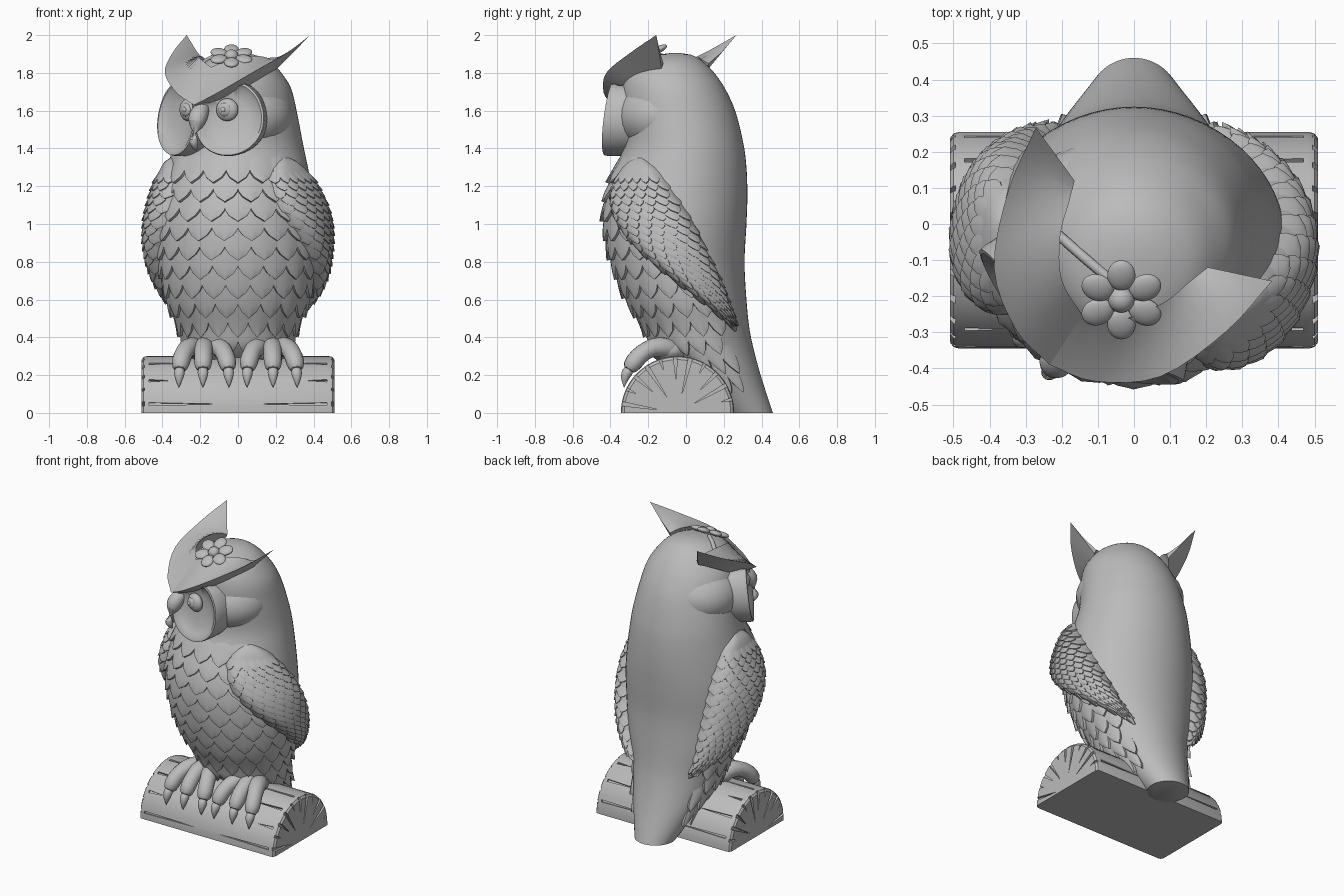
import bpy, bmesh
from math import sin, cos, pi, radians, degrees
from mathutils import Vector, Matrix

if "Cube" in bpy.data.objects:
    bpy.data.objects.remove(bpy.data.objects["Cube"], do_unlink=True)

stone = bpy.data.materials.new("stone_grey")
stone.use_nodes = True
GREY = (0.5, 0.5, 0.5, 1)
stone.diffuse_color = GREY
stone.node_tree.nodes["Principled BSDF"].inputs["Base Color"].default_value = GREY


def finish(name, bm, angle=40, subsurf=0):
    """Turn a bmesh into a shaded object."""
    bmesh.ops.remove_doubles(bm, verts=bm.verts, dist=0.0002)
    bmesh.ops.recalc_face_normals(bm, faces=bm.faces)
    mesh = bpy.data.meshes.new(name)
    bm.to_mesh(mesh)
    bm.free()
    obj = bpy.data.objects.new(name, mesh)
    bpy.context.collection.objects.link(obj)
    mesh.materials.append(stone)
    if subsurf:
        obj.modifiers.new("Round", "SUBSURF").levels = subsurf
        obj.modifiers["Round"].render_levels = subsurf
    shade(obj, angle)
    return obj


def shade(obj, angle):
    bpy.ops.object.select_all(action="DESELECT")
    obj.select_set(True)
    bpy.context.view_layer.objects.active = obj
    bpy.ops.object.shade_smooth_by_angle(angle=radians(angle))


def loft(bm, rings, closed=True, caps=True):
    """Skin a list of equal-length point rows."""
    rows = [[bm.verts.new(p) for p in ring] for ring in rings]
    count = len(rows[0])
    for a, b in zip(rows, rows[1:]):
        for i in range(count if closed else count - 1):
            j = (i + 1) % count
            bm.faces.new((a[i], a[j], b[j], b[i]))
    if caps:
        bm.faces.new(rows[0])
        bm.faces.new(rows[-1])


def tube(bm, path, radii, sides=8):
    """Tapered tube along a path."""
    path = [Vector(p) for p in path]
    rings = []
    for i, (p, r) in enumerate(zip(path, radii)):
        d = path[min(i + 1, len(path) - 1)] - path[max(i - 1, 0)]
        m = d.to_track_quat("Z", "X").to_matrix()
        rings.append([p + m @ Vector((r * cos(2 * pi * k / sides), r * sin(2 * pi * k / sides), 0))
                      for k in range(sides)])
    loft(bm, rings)


def ball(bm, matrix, size):
    bmesh.ops.create_uvsphere(bm, u_segments=32, v_segments=18, radius=1,
                              matrix=matrix @ Matrix.Diagonal((*size, 1)))


def interp(table, z):
    """Smooth lookup in rows sorted by their first value."""
    z = min(max(z, table[0][0]), table[-1][0])
    i = next(k for k in range(len(table) - 1) if z <= table[k + 1][0])
    a, b = table[i], table[i + 1]
    p, n = table[max(i - 1, 0)], table[min(i + 2, len(table) - 1)]
    h = b[0] - a[0]
    t = (z - a[0]) / h
    out = []
    for c in range(1, len(a)):
        m0 = (b[c] - p[c]) / (b[0] - p[0]) * h
        m1 = (n[c] - a[c]) / (n[0] - a[0]) * h
        out.append((2*t**3 - 3*t*t + 1) * a[c] + (t**3 - 2*t*t + t) * m0
                   + (3*t*t - 2*t**3) * b[c] + (t**3 - t*t) * m1)
    return out


# Body, head and tail: height, front y, back y, half width
BODY = [(0, .2, .46, .13), (.2, 0, .395, .22), (.35, -.17, .355, .28), (.45, -.22, .335, .31),
        (.6, -.31, .32, .37), (.8, -.39, .31, .41), (1, -.43, .32, .42), (1.15, -.42, .325, .4),
        (1.3, -.37, .32, .37), (1.42, -.33, .305, .345), (1.6, -.34, .26, .31), (1.72, -.34, .205, .28),
        (1.8, -.32, .15, .23), (1.86, -.26, .09, .17), (1.895, -.16, .03, .09), (1.905, -.08, -.03, .03)]
TOP = BODY[-1][0]


def skin(a, z):
    """Point on the body; angle 0 is the front, positive toward +x."""
    front, back, half = interp(BODY, z)
    return Vector((half * sin(a), (front + back) / 2 - (back - front) / 2 * cos(a), z))


bm = bmesh.new()
loft(bm, [[skin(2 * pi * i / 64, TOP * (1 - (1 - k / 60) ** 1.6)) for i in range(64)] for k in range(61)])
finish("body", bm, 50)

# Wings: height, front edge angle, back edge angle
WING = [(.42, 136, 138), (.5, 120, 135), (.6, 100, 131), (.7, 82, 127), (.8, 65, 121), (.9, 50, 114),
        (1, 38, 106), (1.1, 29, 96), (1.2, 25, 83), (1.3, 28, 67), (1.36, 43, 47)]
SCALE_SHAPE = (1, 1, .98, .87, .6, 0)


def scale(bm, fn, u, v, du, dv, lift):
    """One pointed feather that follows the surface fn(u, v)."""
    e = .01
    p = fn(u, v + dv / 2)
    n = (fn(u + e, v + dv / 2) - p).cross(fn(u, v + dv / 2 + e) - p).normalized()
    if n.dot(p - Vector((0, -.05, p.z))) < 0:
        n = -n
    rows = []
    for j, w in enumerate(SCALE_SHAPE):
        y = j / (len(SCALE_SHAPE) - 1)
        pts = [fn(u + x * w * du / 2, v + y * dv) + n * lift * (y - .15 * x * x) for x in (-1, -.5, 0, .5, 1)]
        rows.append([pts[0] - n * (lift + .01)] + pts + [pts[-1] - n * (lift + .01)])
    loft(bm, rows, closed=False, caps=False)


# Breast feathers in staggered rows, ending under the wings
bm = bmesh.new()
STEP = radians(19)
for row in range(12):
    for col in range(-7, 8):
        a = (col + row % 2 / 2) * STEP
        z = 1.36 - .1 * row
        front_edge, back_edge = interp(WING, z - .1)
        limit = (front_edge + back_edge) / 2 + (20 if a < 0 else 0)
        if abs(degrees(a)) < min(limit, 120) and (row < 10 or abs(a) > 1):
            scale(bm, lambda u, v: skin(u, -v), a, -z, STEP * 1.12, .148, .028)
finish("breast_feathers", bm, 35)


def make_wing(name, side, shift_front, shift_back):
    def surface(u, v):
        z = 1.36 - .94 * v
        lo, hi = interp(WING, z)
        s = max(0, min(1, 1.1 * (1 - v)))
        lo, hi = lo + shift_front * s, hi + shift_back * s
        a = radians((lo + hi) / 2 + (hi - lo) / 2 * u)
        v = max(0, min(1, v))
        bulge = .095 * (1 - min(1, abs(u)) ** 5) * max(0, sin(pi * v)) ** .4 - .012
        p = skin(a, z) + Vector((sin(a), -cos(a), 0)) * bulge
        return Vector((side * p.x, p.y, p.z))

    bm = bmesh.new()
    loft(bm, [[surface(i / 12 - 1, k / 30) for i in range(25)] for k in range(31)], closed=False, caps=False)
    finish(name, bm, 60)
    bm = bmesh.new()
    for row in range(20):
        for col in range(7):
            u = (col - 3 + (row % 2 - .5) / 2) * 2 / 7.6
            scale(bm, surface, u, .09 + row * .042, .29, .068, .013)
    finish(name + "_feathers", bm, 35)


make_wing("left_wing", 1, 0, 0)
make_wing("right_wing", -1, 36, 42)

# Turned head frame: sideways, forward, up
TURN = radians(33)
FACING = Matrix.Rotation(-TURN, 4, "Z")


def head(s, f, z):
    return FACING @ Vector((s, -f, z)) + Vector((.02, 0, 0))


# Cheeks and chin behind the facial discs
bm = bmesh.new()
ball(bm, Matrix.Translation(head(0, .085, 1.57)) @ FACING, (.335, .285, .225))
finish("cheeks", bm, 60)

DISH = [(.05, -.03), (.5, -.027), (.8, -.008), (.92, .012), (.98, .01), (1, -.008), (1, -.06), (.95, -.24)]
# Rim point, upper root and lower root of the brow, from centre to tip
BROW = [(0, 0, .465, 1.63, 0, .3, 1.83, 0, .34, 1.6), (1, .13, .435, 1.695, .1, .25, 1.875, .13, .31, 1.67),
        (2, .275, .325, 1.8, .17, .15, 1.89, .22, .2, 1.74), (3, .36, .12, 1.905, .2, .06, 1.88, .24, .08, 1.8),
        (4, .39, -.065, 2, .22, 0, 1.85, .23, .005, 1.825)]
for side, label in ((1, "left"), (-1, "right")):
    # Facial disc with a raised rim, tilted outward and cut off by the brow
    bm = bmesh.new()
    tilt = radians(24)
    rings = []
    for r, d in DISH:
        ring = []
        for k in range(48):
            t = 2 * pi * k / 48
            w, h = .185 * r * cos(t) * (1 - .08 * sin(t)), .2 * r * sin(t)
            s = .165 + w * cos(tilt) + d * sin(tilt)
            h = min(h, .06 + .55 * s)
            ring.append(head(side * s, .367 - w * sin(tilt) + d * cos(tilt) - .14 * h, 1.56 + h))
        rings.append(ring)
    loft(bm, rings)
    finish(label + "_face_disc", bm, 50)
    # Eye with ring and pupil
    bm = bmesh.new()
    aim = FACING @ Matrix.Rotation(side * radians(15), 4, "Z")
    for f, size, depth in ((.36, .06, .035), (.384, .036, .02), (.4, .014, .01)):
        ball(bm, Matrix.Translation(head(side * .122 + .02, f, 1.605)) @ aim, (size, depth, size))
    finish(label + "_eye", bm, 60)
    # Brow sweeping up into a broad hollow ear tuft
    bm = bmesh.new()
    sections = []
    for k in range(17):
        c = interp(BROW, k / 4)
        rim, upper, lower = (head(side * c[i], c[i + 1], c[i + 2]) for i in (0, 3, 6))
        hollow = (rim + upper) / 2 - Vector((0, 0, .012))
        sections.append([rim, hollow, upper, lower])
    loft(bm, sections)
    finish(label + "_brow_tuft", bm, 40)

# Hooked beak
bm = bmesh.new()
tube(bm, [head(.01, f, z) for f, z in ((.36, 1.64), (.42, 1.6), (.465, 1.53), (.495, 1.45), (.46, 1.385))],
     (.03, .052, .062, .046, .005))
finish("beak", bm, 60, 2)

# Flower lying on the head, with its stem
bm = bmesh.new()
base = Matrix.Translation((-.035, -.21, 1.89)) @ Matrix.Rotation(radians(27), 4, "X")
for k in range(6):
    spin = Matrix.Rotation(pi / 3 * k + pi / 6, 4, "Z")
    ball(bm, base @ spin @ Matrix.Translation((.076, 0, 0)), (.046, .039, .018))
ball(bm, base, (.036, .036, .033))
tube(bm, ((-.07, -.15, 1.89), (-.13, -.1, 1.885), (-.21, -.03, 1.84)), (.014, .014, .014))
finish("flower", bm, 50)

# Feet: three toes with claws each
for side, label in ((1, "left"), (-1, "right")):
    toes, claws = bmesh.new(), bmesh.new()
    for splay in (-.12, .01, .13):
        def at(k, y, z):
            return (side * (.175 + splay * k), y, z)
        tube(toes, (at(.2, -.03, .32), at(.55, -.14, .36), at(.85, -.225, .33), at(1, -.28, .265), at(1.04, -.31, .22)),
             (.06, .064, .05, .058, .036))
        tube(claws, (at(1.02, -.295, .24), at(1.06, -.328, .19), at(1.06, -.328, .13)), (.036, .03, .003))
    ball(toes, Matrix.Translation((side * .17, -.09, .33)), (.11, .1, .065))
    finish(label + "_toes", toes, 60, 1)
    finish(label + "_claws", claws, 60, 2)

# Half log perch with softened ends
AXIS_Y, RADIUS = -.045, .3


def on_log(x, r, t):
    return Vector((x, AXIS_Y - r * cos(t), r * sin(t)))


bm = bmesh.new()
loft(bm, [[on_log(x, RADIUS * k, pi * i / 40) for i in range(41)]
          for x, k in ((-.51, .94), (-.5, .985), (-.485, 1), (.485, 1), (.5, .985), (.51, .94))])
log = finish("log", bm, 35)

# Cracks cut into the log: radial on the ends, lengthwise on the bark
bm = bmesh.new()


def wedge(points):
    verts = [bm.verts.new(p) for p in points]
    bmesh.ops.convex_hull(bm, input=verts)


for side in (1, -1):
    for k in range(11):
        t = pi * (k + .6) / 11.5
        inner = .1 + .07 * (k * 2 % 3)
        wedge([on_log(side * x, r, t + w) for x in (.494, .53) for r, w in ((inner, 0), (.33, -.04), (.33, .04))])
    for k in range(7):
        t = pi * (k + .35) / 7
        reach = .08 + .14 * (k * 2 % 3)
        wedge([on_log(side * x, r, t + w) for r in (.288, .33) for x, w in ((reach, 0), (.47, -.025), (.47, .025))])
cutter = finish("log_cracks", bm)
cutter.hide_render = True
cut = log.modifiers.new("Cracks", "BOOLEAN")
cut.object = cutter
bpy.context.view_layer.objects.active = log
bpy.ops.object.modifier_apply(modifier=cut.name)
bpy.data.objects.remove(cutter, do_unlink=True)
shade(log, 35)
